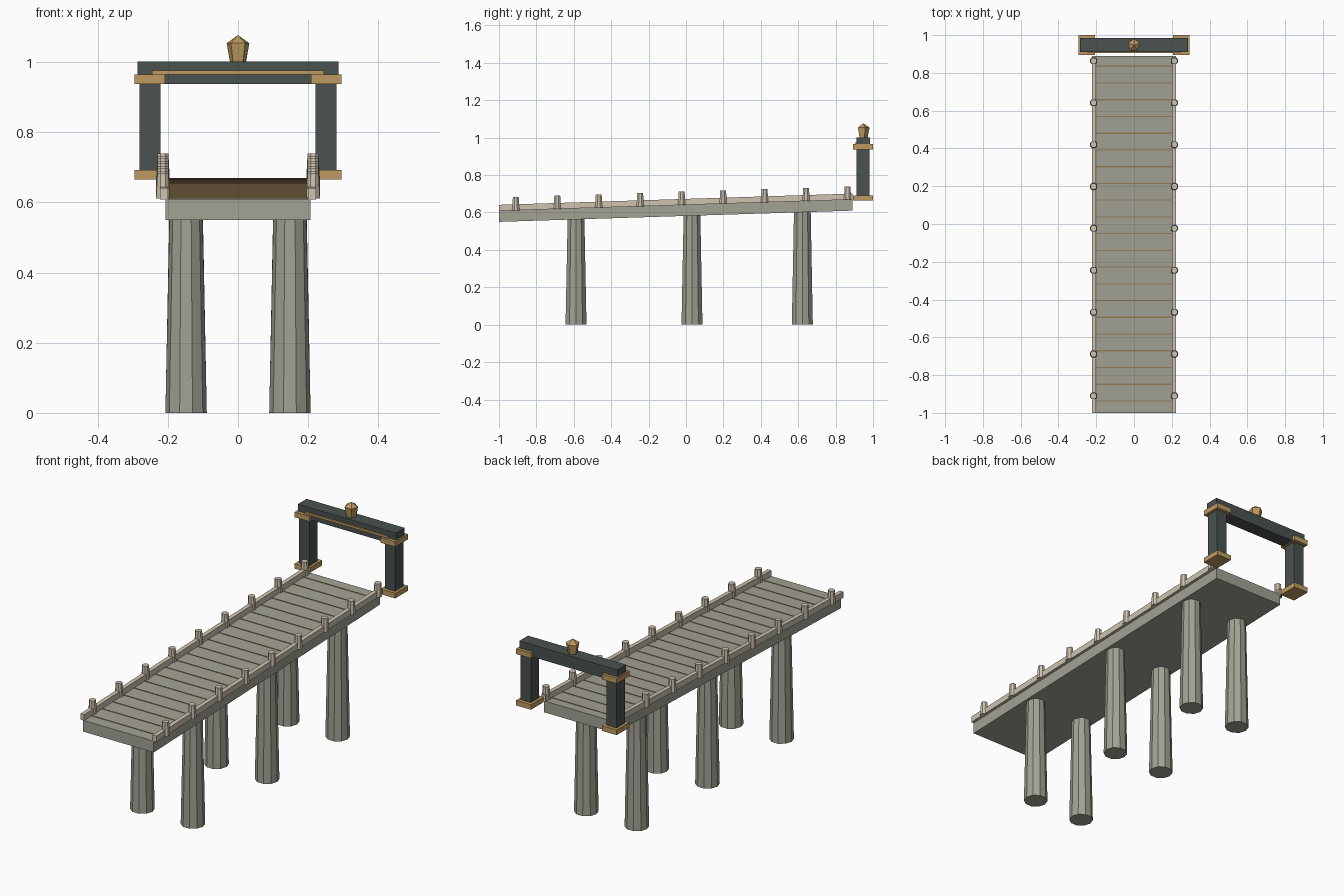
import bpy, bmesh
from math import pi, cos, sin

if "Cube" in bpy.data.objects:
    bpy.data.objects.remove(bpy.data.objects["Cube"])

Y0, Y1 = -1.0, 0.89
SLOPE = 0.06 / (Y1 - Y0)


def top(y):
    """Height of the sloping deck surface."""
    return 0.61 + SLOPE * (y - Y0)


def mat(name, rgb):
    m = bpy.data.materials.new(name)
    m.diffuse_color = (*rgb, 1)
    m.use_nodes = True
    m.node_tree.nodes["Principled BSDF"].inputs["Base Color"].default_value = m.diffuse_color
    return m


STONE = mat("stone", (0.36, 0.36, 0.30))
PALE = mat("pale_stone", (0.62, 0.55, 0.43))
DARK = mat("dark_slate", (0.068, 0.085, 0.078))
GOLD = mat("gold", (0.52, 0.33, 0.12))
SEAM = mat("seam_brown", (0.30, 0.20, 0.09))


def finish(name, bm, m):
    bmesh.ops.recalc_face_normals(bm, faces=bm.faces)
    me = bpy.data.meshes.new(name)
    bm.to_mesh(me)
    bm.free()
    me.materials.append(m)
    ob = bpy.data.objects.new(name, me)
    bpy.context.collection.objects.link(ob)
    return ob


def box(name, x, y, z, m, sloped=False):
    """Box from (min, max) ranges; sloped boxes take z relative to the deck top."""
    bm = bmesh.new()
    bmesh.ops.create_cube(bm, size=1)
    for v in bm.verts:
        a, b, c = (r[0] if k < 0 else r[1] for r, k in zip((x, y, z), v.co))
        v.co = (a, b, c + (top(b) if sloped else 0))
    return finish(name, bm, m)


def lathe(name, cx, cy, rings, sides, m, phase=0.0):
    """Faceted turned solid from (radius, z) rings; radius 0 makes a point."""
    bm = bmesh.new()
    loops = []
    for r, z in rings:
        n = sides if r > 0 else 1
        loops.append([bm.verts.new((cx + r * cos(phase + 2 * pi * i / sides),
                                    cy + r * sin(phase + 2 * pi * i / sides), z))
                      for i in range(n)])
    for a, b in zip(loops, loops[1:]):
        for i in range(sides):
            j = (i + 1) % sides
            if len(b) == 1:
                bm.faces.new((a[i], a[j], b[0]))
            else:
                bm.faces.new((a[i], a[j], b[j], b[i]))
    for lp in (loops[0], loops[-1]):
        if len(lp) > 2:
            bm.faces.new(lp)
    return finish(name, bm, m)


# Sloping deck and its cross seams
box("deck", (-0.207, 0.207), (Y0, Y1), (-0.06, 0), STONE, True)
for i in range(21):
    y = -0.937 + 0.0886 * i
    box(f"deck_seam_{i}", (-0.2, 0.2), (y - 0.003, y + 0.003), (-0.003, 0.002), SEAM, True)

for side, s in (("left", -1), ("right", 1)):
    # Kerb and short posts along each edge
    box(f"kerb_{side}", sorted((s * 0.2, s * 0.222)), (Y0, Y1), (-0.001, 0.031), PALE, True)
    for i in range(9):
        y = -0.91 + 0.2217 * i
        lathe(f"kerb_post_{side}_{i}", s * 0.214, y,
              [(0.021, top(y) - 0.001), (0.017, top(y) + 0.07)], 8, PALE, pi / 8)

    # Tapered piers
    for i, y in enumerate((-0.588, 0.032, 0.622)):
        lathe(f"pier_{side}_{i}", s * 0.148, y,
              [(0.059, 0), (0.047, top(y) - 0.055)], 10, STONE)

    # Gate columns with base and capital
    cx = s * 0.251
    box(f"gate_column_{side}", (cx - 0.03, cx + 0.03), (0.912, 0.982), (0.68, 0.95), DARK)
    for part, z in (("base", (0.665, 0.692)), ("capital", (0.937, 0.965))):
        box(f"gate_{part}_{side}", (cx - 0.0435, cx + 0.0435), (0.894, 1.0), z, GOLD)

# Gate lintel, gold trim and finial
box("gate_lintel", (-0.287, 0.287), (0.911, 0.984), (0.938, 1.002), DARK)
box("gate_trim", (-0.245, 0.245), (0.905, 0.913), (0.964, 0.976), GOLD)
lathe("gate_finial", 0, 0.947,
      [(0.024, 1.0), (0.034, 1.054), (0, 1.077)], 5, GOLD, pi / 2)
